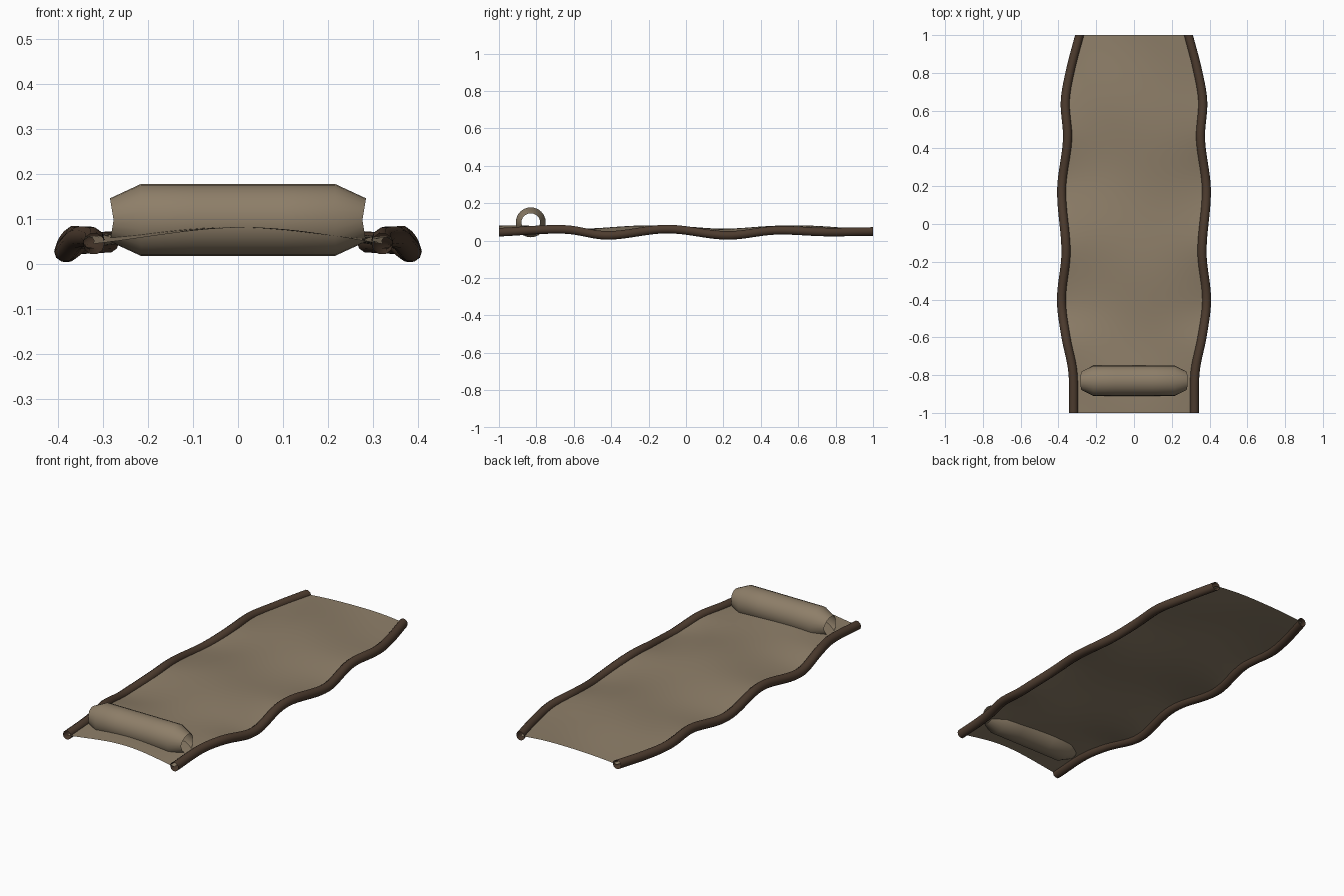
import bpy, bmesh, math
from math import sin, cos, pi

cube = bpy.data.objects.get("Cube")
if cube:
    bpy.data.objects.remove(cube, do_unlink=True)


def material(name, rgb):
    m = bpy.data.materials.new(name)
    m.use_nodes = True
    m.diffuse_color = (*rgb, 1)
    m.node_tree.nodes["Principled BSDF"].inputs["Base Color"].default_value = (*rgb, 1)
    return m


canvas = material("tan canvas", (0.27, 0.21, 0.14))
wood = material("dark wood", (0.075, 0.045, 0.028))


def grid_object(name, rows, mat, closed=False):
    """Skin rows of points into a smooth sheet or an open tube."""
    bm = bmesh.new()
    verts = [[bm.verts.new(p) for p in row] for row in rows]
    for a, b in zip(verts, verts[1:]):
        n = len(a)
        for i in range(n if closed else n - 1):
            j = (i + 1) % n
            bm.faces.new((a[i], a[j], b[j], b[i]))
    bm.normal_update()
    mesh = bpy.data.meshes.new(name)
    bm.to_mesh(mesh)
    bm.free()
    mesh.materials.append(mat)
    obj = bpy.data.objects.new(name, mesh)
    bpy.context.collection.objects.link(obj)
    bpy.ops.object.select_all(action='DESELECT')
    obj.select_set(True)
    bpy.context.view_layer.objects.active = obj
    bpy.ops.object.shade_smooth_by_angle(angle=math.radians(50))
    return obj


def spline(points, y):
    """Smooth curve through (y, value) points."""
    def slope(i):
        a, b = points[max(i - 1, 0)], points[min(i + 1, len(points) - 1)]
        return (b[1] - a[1]) / (b[0] - a[0])
    i = 0
    while i < len(points) - 2 and y > points[i + 1][0]:
        i += 1
    (y0, v0), (y1, v1) = points[i], points[i + 1]
    h = y1 - y0
    t = (y - y0) / h
    return ((2*t**3 - 3*t**2 + 1) * v0 + (t**3 - 2*t**2 + t) * h * slope(i)
            + (3*t**2 - 2*t**3) * v1 + (t**3 - t**2) * h * slope(i + 1))


# Crooked pole paths: sideways offset and height along the length
bow = [(-1, .32), (-.78, .324), (-.6, .36), (-.4, .384), (-.15, .36), (.18, .383),
       (.45, .352), (.65, .364), (.82, .335), (1, .288)]
rise = [(-1, .045), (-.65, .06), (-.42, .028), (-.1, .062), (.22, .028),
        (.48, .055), (.75, .046), (1, .049)]
RADIUS = 0.024
STEPS = 64
lengths = [-1 + 2 * k / STEPS for k in range(STEPS + 1)]


def pole_point(side, y):
    return side * spline(bow, y), spline(rise, y)


# Poles
for side, label in ((1, "left"), (-1, "right")):
    rings = []
    for y in lengths:
        x, z = pole_point(side, y)
        rings.append([(x + RADIUS * cos(a), y, z + RADIUS * sin(a))
                      for a in (2 * pi * k / 10 for k in range(10))])
    grid_object(label + "_pole", rings, wood, closed=True)

# Canvas stretched between the poles, with diagonal ripples
rows = []
for y in lengths:
    (xa, za), (xb, zb) = pole_point(-1, y), pole_point(1, y)
    row = []
    for k in range(25):
        t = k / 24
        x = xa + (xb - xa) * t
        blend = sin(pi * t)
        ripple = 0.073 + 0.009 * cos(2 * pi * (y + 0.6 * x + 0.94) / 0.76)
        row.append((x, y, (za + (zb - za) * t) * (1 - blend) + ripple * blend))
    rows.append(row)
grid_object("canvas_sheet", rows, canvas)

# Rolled pillow: open tube tapering at slightly slanted ends
rings = []
for x, r in ((-.276, .05), (-.215, .08), (-.1, .08), (.1, .08), (.215, .08), (.276, .05)):
    ring = []
    for k in range(24):
        a = 2 * pi * k / 24
        lean = math.copysign(0.008 * sin(a), x) if abs(x) > .25 else 0
        ring.append((x + lean, -.83 + r * cos(a), .098 + r * sin(a) * (.96 if r < .06 else 1)))
    rings.append(ring)
grid_object("pillow_roll", rings[::-1], canvas, closed=True)
